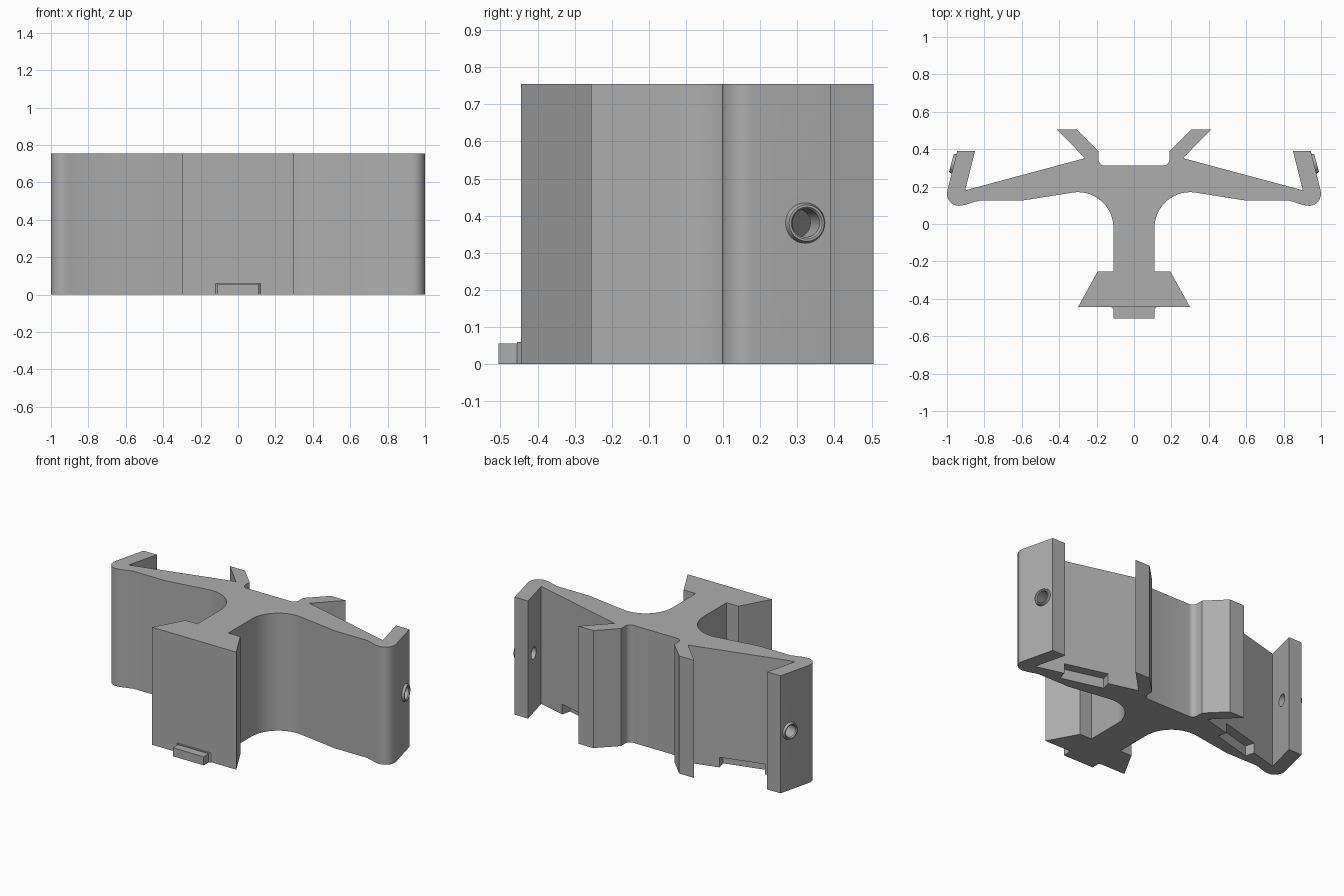
import bpy, bmesh, math
from mathutils import Vector, Matrix

if "Cube" in bpy.data.objects:
    bpy.data.objects.remove(bpy.data.objects["Cube"])

HEIGHT = 0.755
grey = bpy.data.materials.new("mid grey")
grey.diffuse_color = (0.42, 0.42, 0.42, 1)
grey.use_nodes = True
grey.node_tree.nodes["Principled BSDF"].inputs["Base Color"].default_value = grey.diffuse_color


def make(name, bm, smooth=True):
    bmesh.ops.recalc_face_normals(bm, faces=bm.faces)
    mesh = bpy.data.meshes.new(name)
    bm.to_mesh(mesh)
    bm.free()
    mesh.materials.append(grey)
    ob = bpy.data.objects.new(name, mesh)
    bpy.context.collection.objects.link(ob)
    return ob


def prism(name, points, z0, z1):
    bm = bmesh.new()
    face = bm.faces.new([bm.verts.new((x, y, z0)) for x, y in points])
    top = bmesh.ops.extrude_face_region(bm, geom=[face])
    verts = [v for v in top["geom"] if isinstance(v, bmesh.types.BMVert)]
    bmesh.ops.translate(bm, verts=verts, vec=(0, 0, z1 - z0))
    return make(name, bm)


def arc(cx, cy, r, a0, a1, n):
    angles = [math.radians(a0 + (a1 - a0) * i / n) for i in range(n + 1)]
    return [(cx + r * math.cos(a), cy + r * math.sin(a)) for a in angles]


def shade(ob):
    bpy.ops.object.select_all(action="DESELECT")
    ob.select_set(True)
    bpy.context.view_layer.objects.active = ob
    bpy.ops.object.shade_smooth_by_angle(angle=math.radians(30))


def cut(ob, cutter):
    mod = ob.modifiers.new("cut", "BOOLEAN")
    mod.operation, mod.solver, mod.object = "DIFFERENCE", "EXACT", cutter
    bpy.context.view_layer.objects.active = ob
    bpy.ops.object.modifier_apply(modifier=mod.name)
    bpy.data.objects.remove(cutter)


# Right half of the extruded section: foot, stem, arm, end lip, prong, channel
half = [(0.30, -0.445), (0.195, -0.255), (0.11, -0.255)]
half += arc(0.30, -0.02, 0.19, 180, 82, 18)
half += [(0.60, 0.125), (0.83, 0.125), (0.90, 0.103)]
half += arc(0.935, 0.162, 0.065, -100, 15, 8)
half += [(0.945, 0.39), (0.85, 0.39), (0.903, 0.18), (0.262, 0.352),
         (0.412, 0.505), (0.305, 0.505), (0.19, 0.39)]
half += arc(0.155, 0.347, 0.035, 0, -90, 6)
body = prism("bracket_body", half + [(-x, y) for x, y in reversed(half)], 0, HEIGHT)

# Lip holes with raised rims, and underside notches in both arms
outward = Vector((0.967, 0.253, 0)).normalized()
hole_at = Vector((0.964, 0.322, 0.38))
arm_dir = Vector((0.641, -0.172)).normalized()
arm_in = Vector((-0.172, -0.641)).normalized()
arm_mid = Vector((0.585, 0.265))
RIM = [(0.038, -0.02), (0.038, 0.006), (0.043, 0.013), (0.049, 0.013), (0.055, -0.003), (0.055, -0.02)]

for side, label in ((1, "right"), (-1, "left")):
    flip = Vector((side, 1, 1))
    normal = outward * flip
    place = Matrix.Translation(hole_at * flip) @ normal.to_track_quat("Z", "Y").to_matrix().to_4x4()

    bm = bmesh.new()
    bmesh.ops.create_cone(bm, cap_ends=True, segments=32, radius1=0.038, radius2=0.038,
                          depth=0.28, matrix=place)
    cut(body, make("hole_cutter", bm))

    corners = [arm_mid + arm_dir * u + arm_in * v
               for u, v in ((-0.14, -0.03), (0.14, -0.03), (0.14, 0.06), (-0.14, 0.06))]
    cut(body, prism("notch_cutter", [(p.x * side, p.y) for p in corners], -0.05, 0.065))

    bm = bmesh.new()
    rings = [[bm.verts.new(place @ Vector((r * math.cos(a), r * math.sin(a), h)))
              for a in (math.tau * i / 32 for i in range(32))] for r, h in RIM]
    for k, ring in enumerate(rings):
        nxt = rings[(k + 1) % len(rings)]
        for i in range(32):
            j = (i + 1) % 32
            bm.faces.new((ring[i], ring[j], nxt[j], nxt[i]))
    shade(make(label + "_hole_rim", bm))

shade(body)

# Locating tab at the base of the foot, flared where it meets the foot
prism("front_tab", [(-0.11, -0.505), (0.11, -0.505), (0.11, -0.44), (-0.11, -0.44)], 0, 0.055)
prism("tab_flare", [(-0.11, -0.455), (0.11, -0.455), (0.122, -0.444), (-0.122, -0.444)], 0, 0.06)
